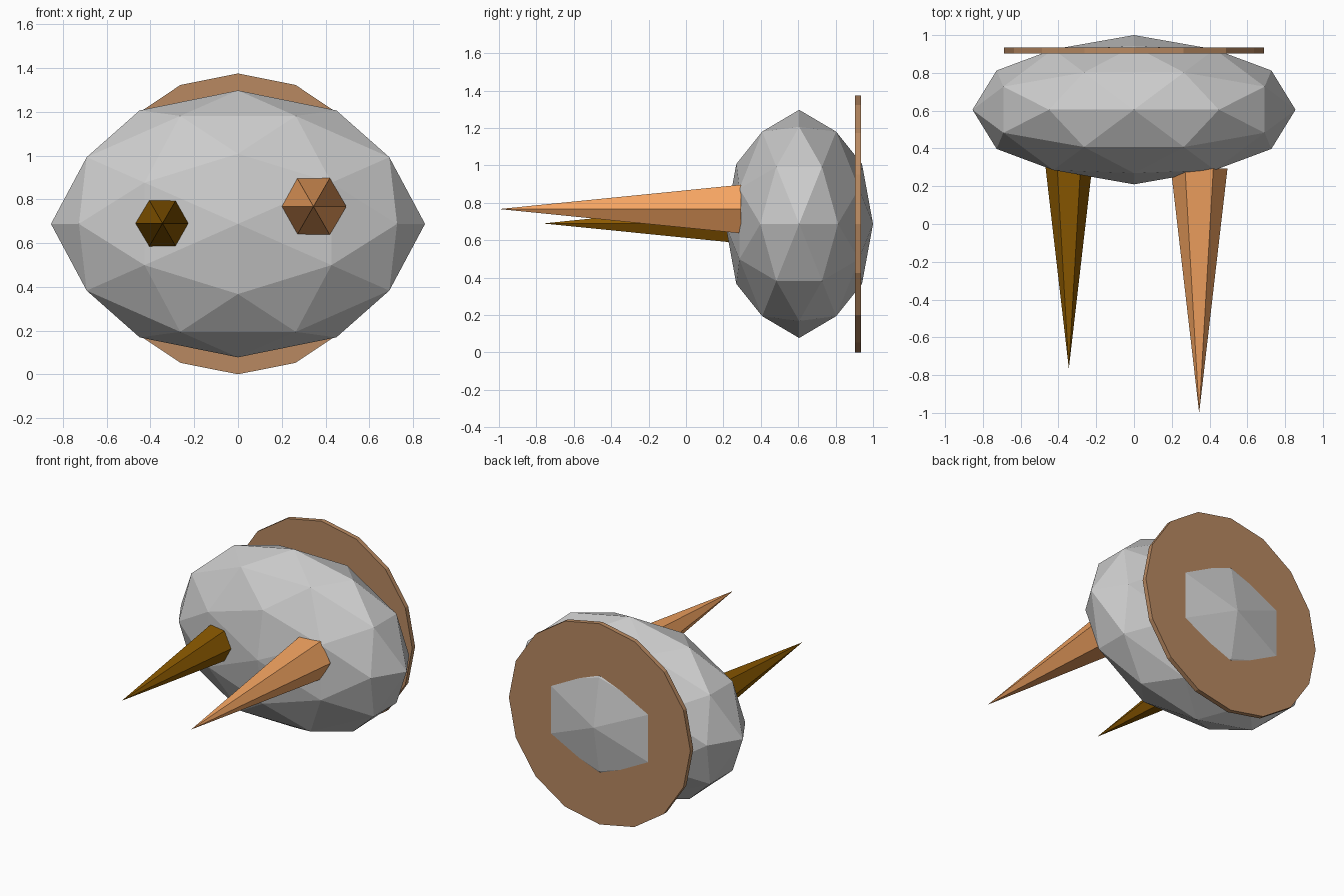
import bpy, bmesh
from math import sin, cos, pi, atan2, sqrt
from mathutils import Matrix

if "Cube" in bpy.data.objects:
    bpy.data.objects.remove(bpy.data.objects["Cube"])


def finish(name, bm, color=None):
    bmesh.ops.recalc_face_normals(bm, faces=bm.faces)
    mesh = bpy.data.meshes.new(name)
    bm.to_mesh(mesh)
    bm.free()
    obj = bpy.data.objects.new(name, mesh)
    bpy.context.collection.objects.link(obj)
    if color:
        mat = bpy.data.materials.new(name + "_color")
        mat.diffuse_color = (*color, 1)
        mat.use_nodes = True
        mat.node_tree.nodes["Principled BSDF"].inputs["Base Color"].default_value = mat.diffuse_color
        mesh.materials.append(mat)
    return obj


def ring(bm, sides, radius, x, y, z):
    # polygon facing along y, first corner on +x
    return [bm.verts.new((x + radius * cos(2 * pi * i / sides), y,
                          z + radius * sin(2 * pi * i / sides)))
            for i in range(sides)]


# Low-poly ellipsoid body, turned so its symmetry planes follow the axes
bm = bmesh.new()
bmesh.ops.create_icosphere(bm, subdivisions=2, radius=1)
tilt = Matrix.Rotation(-atan2(2, 1 + sqrt(5)), 4, 'Y')
bm.transform(Matrix.Translation((0, 0.605, 0.6875))
             @ Matrix.Diagonal((0.855, 0.395, 0.61, 1)) @ tilt)
finish("body", bm)

# Thin round back plate
bm = bmesh.new()
front = ring(bm, 16, 0.6875, 0, 0.903, 0.6875)
back = ring(bm, 16, 0.6875, 0, 0.935, 0.6875)
bm.faces.new(front)
bm.faces.new(back)
for i in range(16):
    j = (i + 1) % 16
    bm.faces.new((front[i], front[j], back[j], back[i]))
finish("back_plate", bm, (0.48, 0.25, 0.12))


# Two six-sided spikes pointing forward
def spike(name, x, z, tip_y, color, length=1.295, radius=0.15):
    bm = bmesh.new()
    base = ring(bm, 6, radius, x, tip_y + length, z)
    tip = bm.verts.new((x, tip_y, z))
    bm.faces.new(base)
    for i in range(6):
        bm.faces.new((base[i], base[(i + 1) % 6], tip))
    finish(name, bm, color)


spike("left_spike", -0.345, 0.69, -0.765, (0.26, 0.10, 0.0))
spike("right_spike", 0.345, 0.767, -1.0, (0.90, 0.37, 0.12))
